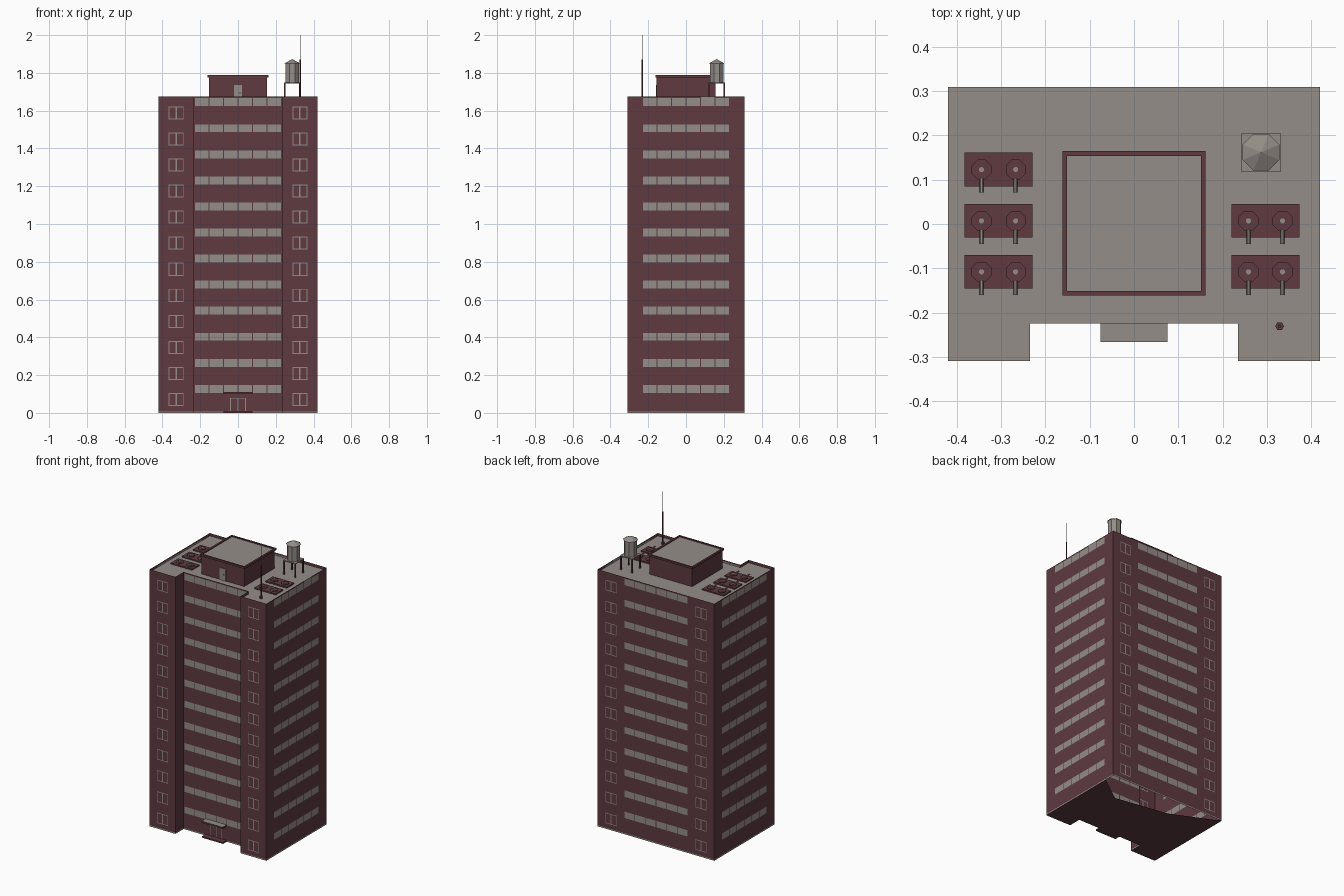
import bpy, bmesh, math
from mathutils import Vector, Matrix

if "Cube" in bpy.data.objects:
    bpy.data.objects.remove(bpy.data.objects["Cube"])


def material(name, rgb):
    m = bpy.data.materials.new(name)
    m.use_nodes = True
    m.diffuse_color = (*rgb, 1)
    m.node_tree.nodes["Principled BSDF"].inputs["Base Color"].default_value = (*rgb, 1)
    return m


BRICK = material("dark red brick", (0.112, 0.042, 0.051))
GREY = material("warm grey", (0.296, 0.27, 0.246))
RED, PALE = 0, 1  # material slots


def finish(name, bm, slot=None):
    if slot is not None:
        for f in bm.faces:
            f.material_index = slot
    me = bpy.data.meshes.new(name)
    bm.to_mesh(me)
    bm.free()
    me.materials.append(BRICK)
    me.materials.append(GREY)
    ob = bpy.data.objects.new(name, me)
    bpy.context.collection.objects.link(ob)
    return ob


def box_mesh(x0, x1, y0, y1, z0, z1):
    bm = bmesh.new()
    size = Matrix.Diagonal((x1 - x0, y1 - y0, z1 - z0, 1))
    mid = Matrix.Translation(((x0 + x1) / 2, (y0 + y1) / 2, (z0 + z1) / 2))
    bmesh.ops.create_cube(bm, size=1, matrix=mid @ size)
    return bm


def box(name, *bounds, slot=RED):
    return finish(name, box_mesh(*bounds), slot)


def rod(name, a, b, r0, r1=None, sides=8, slot=PALE):
    a, b = Vector(a), Vector(b)
    d = b - a
    m = Matrix.Translation((a + b) / 2) @ d.to_track_quat('Z', 'Y').to_matrix().to_4x4()
    m = m @ Matrix.Rotation(math.pi / sides, 4, 'Z')
    bm = bmesh.new()
    bmesh.ops.create_cone(bm, cap_ends=True, segments=sides, radius1=r0,
                          radius2=r0 if r1 is None else r1, depth=d.length, matrix=m)
    return finish(name, bm, slot)


def sink_roof(bm, width, drop):
    """Leave a red rim round the top face and sink a grey deck inside it."""
    bm.normal_update()
    top = [f for f in bm.faces if f.normal.z > 0.9]
    bmesh.ops.inset_region(bm, faces=top, thickness=width, use_even_offset=True)
    bmesh.ops.inset_region(bm, faces=top, thickness=0, depth=-drop)
    for f in top:
        f.material_index = PALE


def wall(name, a, b, rects, z0=0.0, z1=1.675):
    """Flat wall cut along the edges of rects (u0, u1, z0, z1, slot)."""
    a, b = Vector(a), Vector(b)
    length = (b - a).length
    along = (b - a) / length
    half = length / 2
    us = sorted({-half, half} | {round(u, 4) for r in rects for u in r[:2]})
    zs = sorted({z0, z1} | {round(z, 4) for r in rects for z in r[2:4]})
    bm = bmesh.new()
    grid = [[bm.verts.new((*(a + along * (u + half)), z)) for u in us] for z in zs]
    for j in range(len(zs) - 1):
        for i in range(len(us) - 1):
            f = bm.faces.new((grid[j][i], grid[j][i + 1], grid[j + 1][i + 1], grid[j + 1][i]))
            u, z = (us[i] + us[i + 1]) / 2, (zs[j] + zs[j + 1]) / 2
            for r in rects:
                if r[0] < u < r[1] and r[2] < z < r[3]:
                    f.material_index = r[4]
    return finish(name, bm)


# Window layouts
FLOORS, STEP = 12, 0.138


def bands():
    out = []
    for k in range(FLOORS):
        z = 0.106 + k * STEP
        for i in range(6):
            u = (i - 3) * 0.0765
            out.append((u + 0.002, u + 0.0745, z, z + 0.042, PALE))
    return out


def casements(centre):
    out = []
    for k in range(FLOORS):
        z = 0.036 + k * STEP
        out.append((centre - 0.04, centre + 0.04, z, z + 0.069, PALE))
        for s in (-1, 1):
            m = centre + s * 0.0195
            out.append((m - 0.0155, m + 0.0155, z + 0.005, z + 0.064, RED))
    return out


def plinth(length):
    return [(-length / 2, length / 2, 0, 0.008, PALE)]


# Main block walls, counter-clockwise round the footprint
X, Y, RX, RY, TOP = 0.42, 0.309, 0.235, -0.225, 1.675
footprint = [(-X, -Y), (-RX, -Y), (-RX, RY), (RX, RY), (RX, -Y), (X, -Y), (X, Y), (-X, Y)]
entrance = [(-0.042, 0.042, 0.008, 0.08, PALE), (-0.037, -0.002, 0.008, 0.075, RED),
            (0.002, 0.037, 0.008, 0.075, RED)]
raised_pane = [(0.0785, 0.151, 1.624, TOP, PALE)]
layouts = {
    "front_right_wing": casements(0),
    "recess_right_side": [],
    "recess_front": bands() + entrance,
    "recess_left_side": [],
    "front_left_wing": casements(0),
    "left_wall": bands() + raised_pane,
    "back_wall": bands() + casements(-0.325) + casements(0.325),
    "right_wall": bands(),
}
for i, (name, rects) in enumerate(layouts.items()):
    a, b = footprint[i], footprint[(i + 1) % len(footprint)]
    wall(name, a, b, plinth((Vector(b) - Vector(a)).length) + rects)

# Parapet and sunken roof deck
DECK = TOP - 0.018
bm = bmesh.new()
bm.faces.new([bm.verts.new((x, y, TOP)) for x, y in footprint])
sink_roof(bm, 0.01, TOP - DECK)
finish("parapet_and_roof", bm)

# Ground floor slab, open towards the back
bm = bmesh.new()
slab = footprint[:6] + [(X, 0.24), (0.24, 0.11), (-0.12, 0.17), (-X, Y)]
bm.faces.new([bm.verts.new((x, y, 0)) for x, y in reversed(slab)])
finish("floor_slab", bm, RED)

# Entrance canopy and doorstep
bm = box_mesh(-0.076, 0.076, -0.267, RY, 0.1, 0.11)
bm.normal_update()
for f in bm.faces:
    f.material_index = PALE if f.normal.z > 0.9 else RED
finish("entrance_canopy", bm)
box("doorstep", -0.076, 0.076, -0.262, RY, 0, 0.009)

# Penthouse with overhanging cap and door
box("penthouse", -0.154, 0.154, -0.155, 0.157, DECK, 1.778)
bm = box_mesh(-0.162, 0.162, -0.162, 0.165, 1.776, 1.788)
sink_roof(bm, 0.011, 0.006)
finish("penthouse_cap", bm)
box("penthouse_door", -0.022, 0.022, -0.158, -0.155, DECK, 1.735, slot=PALE)
box("penthouse_door_handle", 0.008, 0.013, -0.16, -0.157, 1.69, 1.7)

# Ventilation units: a low box with two octagonal fans and bent outlets
for cx, cy in [(-0.306, 0.123), (-0.306, 0.007), (-0.306, -0.108), (0.297, 0.007), (0.297, -0.108)]:
    box("vent_box", cx - 0.077, cx + 0.077, cy - 0.038, cy + 0.038, DECK, DECK + 0.008)
    for s in (-1, 1):
        x = cx + s * 0.0385
        rod("vent_fan", (x, cy, DECK + 0.007), (x, cy, DECK + 0.012), 0.024, slot=RED)
        rod("vent_hub", (x, cy, DECK + 0.011), (x, cy, DECK + 0.015), 0.006)
        rod("vent_outlet", (x, cy - 0.02, DECK + 0.011), (x, cy - 0.052, DECK + 0.011), 0.0045)

# Water tank on four legs
tx, ty = 0.287, 0.162
for sx in (-1, 1):
    for sy in (-1, 1):
        px, py = tx + sx * 0.04, ty + sy * 0.04
        box("tank_leg", px - 0.004, px + 0.004, py - 0.004, py + 0.004, DECK, 1.746)
box("tank_platform", tx - 0.044, tx + 0.044, ty - 0.044, ty + 0.044, 1.744, 1.75, slot=PALE)
rod("tank_body", (tx, ty, 1.75), (tx, ty, 1.852), 0.039)
rod("tank_roof", (tx, ty, 1.85), (tx, ty, 1.873), 0.045, 0.0)

# Antenna mast
ax, ay = 0.329, -0.231
rod("antenna_base", (ax, ay, DECK), (ax, ay, DECK + 0.014), 0.01, sides=6, slot=RED)
rod("antenna_mast", (ax, ay, DECK), (ax, ay, 1.87), 0.004, sides=6, slot=RED)
rod("antenna_tip", (ax, ay, 1.87), (ax, ay, 2.0), 0.0018, sides=6)
